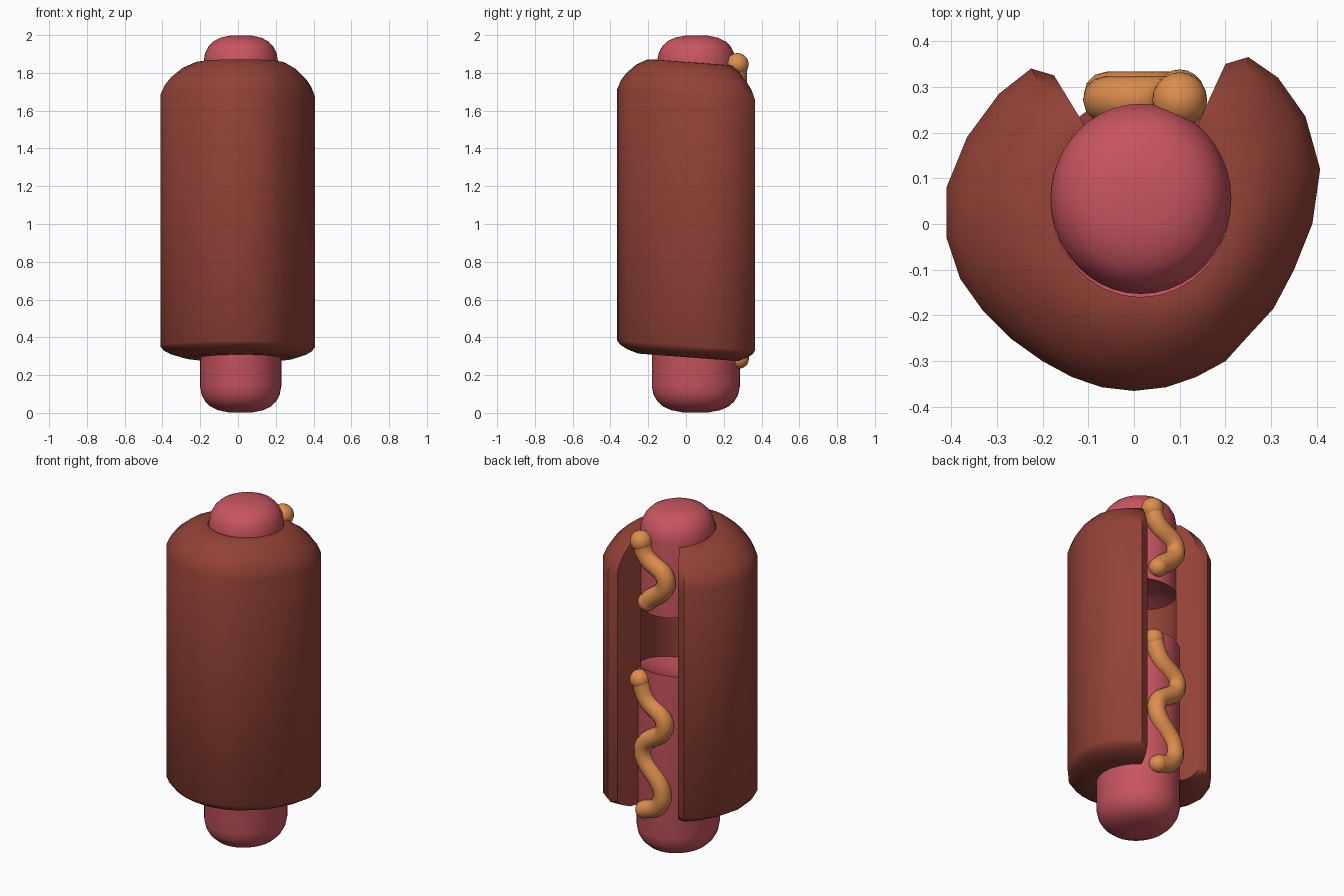
import bpy, bmesh, math
from mathutils import Vector

if "Cube" in bpy.data.objects:
    bpy.data.objects.remove(bpy.data.objects["Cube"])


def material(name, rgb):
    m = bpy.data.materials.new(name)
    m.diffuse_color = (*rgb, 1)
    m.use_nodes = True
    m.node_tree.nodes["Principled BSDF"].inputs["Base Color"].default_value = m.diffuse_color
    return m


BUN = material("brown bun", (0.29, 0.055, 0.037))
MEAT = material("pink sausage", (0.58, 0.09, 0.115))
SAUCE = material("orange mustard", (0.72, 0.27, 0.075))


def finish(name, bm, mat, angle):
    bmesh.ops.recalc_face_normals(bm, faces=bm.faces)
    me = bpy.data.meshes.new(name)
    bm.to_mesh(me)
    bm.free()
    ob = bpy.data.objects.new(name, me)
    bpy.context.collection.objects.link(ob)
    me.materials.append(mat)
    bpy.ops.object.select_all(action='DESELECT')
    ob.select_set(True)
    bpy.context.view_layer.objects.active = ob
    bpy.ops.object.shade_smooth_by_angle(angle=math.radians(angle))
    return ob


# Bun: C-shaped outline, each point paired with one on the groove
outer = [(0.2, 0.35), (0.25, 0.365), (0.315, 0.32), (0.375, 0.235), (0.407, 0.12),
         (0.39, 0), (0.35, -0.1), (0.305, -0.185), (0.245, -0.25), (0.2, -0.3),
         (0.135, -0.335), (0.07, -0.357), (0, -0.365), (-0.07, -0.357),
         (-0.135, -0.335), (-0.2, -0.3), (-0.27, -0.25), (-0.33, -0.19),
         (-0.38, -0.12), (-0.41, -0.03), (-0.41, 0.08), (-0.365, 0.19),
         (-0.295, 0.285), (-0.225, 0.34), (-0.175, 0.325)]
# inset toward the groove, height
profile = [(1, 0.295), (0.55, 0.295), (0.25, 0.315), (0.08, 0.335), (0, 0.357),
           (0, 1.685), (0.1, 1.735), (0.24, 1.775), (0.5, 1.825), (0.8, 1.857), (1, 1.858)]

bm = bmesh.new()
a0, a1 = math.radians(51), math.radians(-231)
rings = []
for i, (px, py) in enumerate(outer):
    a = a0 + (a1 - a0) * i / (len(outer) - 1)
    q = Vector((0.015 + 0.197 * math.cos(a), 0.052 + 0.212 * math.sin(a)))
    ring = []
    for t, z in profile:
        p = Vector((px, py)).lerp(q, t)
        ring.append(bm.verts.new((p.x, p.y, z - 0.075 * p.y)))
    rings.append(ring)
n = len(profile)
for r, s in zip(rings, rings[1:]):
    for j in range(n):
        bm.faces.new((r[j], r[(j + 1) % n], s[(j + 1) % n], s[j]))
bm.faces.new(rings[0])
bm.faces.new(rings[-1])
finish("bun", bm, BUN, 42)


# Sausage halves: domed outer end, slanted bite at the inner end
def sausage(name, z_end, direction, rx, ry, cx, cy, z_bite, slope):
    bm = bmesh.new()
    seg = 40
    dome = [(0.3, 0.003), (0.55, 0.014), (0.74, 0.033), (0.87, 0.06),
            (0.96, 0.095), (1.0, 0.14)]
    rows = [[(k, z_end + direction * h) for _ in range(seg)] for k, h in dome]
    for k, hollow in ((1.0, 0), (0.6, 0.03), (0.25, 0.045)):
        row = []
        for i in range(seg):
            y = k * ry * math.sin(2 * math.pi * i / seg)
            row.append((k, z_bite + slope * y - direction * hollow))
        rows.append(row)
    loops = []
    for row in rows:
        loops.append([bm.verts.new((cx + k * rx * math.cos(2 * math.pi * i / seg),
                                    cy + k * ry * math.sin(2 * math.pi * i / seg), z))
                      for i, (k, z) in enumerate(row)])
    for r, s in zip(loops, loops[1:]):
        for i in range(seg):
            j = (i + 1) % seg
            bm.faces.new((r[i], r[j], s[j], s[i]))
    bm.faces.new(loops[0])
    bm.faces.new(loops[-1])
    finish(name, bm, MEAT, 50)


sausage("lower_sausage", 0.0, 1, 0.215, 0.233, 0.014, 0.052, 1.05, 0.22)
sausage("upper_sausage", 2.0, -1, 0.197, 0.208, 0.015, 0.055, 1.45, -0.12)


# Mustard: zigzag tube with round ends
def squiggle(name, pts, y, r, r_end):
    cu = bpy.data.curves.new(name + "_path", 'CURVE')
    cu.dimensions = '3D'
    cu.bevel_depth = r
    cu.bevel_resolution = 4
    cu.resolution_u = 8
    sp = cu.splines.new('BEZIER')
    sp.bezier_points.add(len(pts) - 1)
    for b, (x, z) in zip(sp.bezier_points, pts):
        b.co = (x, y, z)
        b.handle_left_type = b.handle_right_type = 'AUTO'
    tmp = bpy.data.objects.new(name + "_path", cu)
    bpy.context.collection.objects.link(tmp)
    dg = bpy.context.evaluated_depsgraph_get()
    me = bpy.data.meshes.new_from_object(tmp.evaluated_get(dg))
    bm = bmesh.new()
    bm.from_mesh(me)
    bpy.data.objects.remove(tmp)
    bpy.data.meshes.remove(me)
    for f in bm.faces:
        f.material_index = 0
    for (x, z), rad in ((pts[0], r_end), (pts[-1], r)):
        ball = bmesh.ops.create_icosphere(bm, subdivisions=3, radius=rad)
        bmesh.ops.translate(bm, verts=ball["verts"], vec=(x, y, z))
    finish(name, bm, SAUCE, 60)


squiggle("upper_mustard", [(0.1, 1.845), (0.07, 1.77), (-0.06, 1.65), (0.06, 1.5)],
         0.272, 0.052, 0.06)
squiggle("lower_mustard", [(0.1, 1.04), (0.06, 0.94), (-0.06, 0.81), (0.08, 0.64),
                           (-0.045, 0.4), (-0.01, 0.32), (0.07, 0.285)],
         0.283, 0.05, 0.055)
